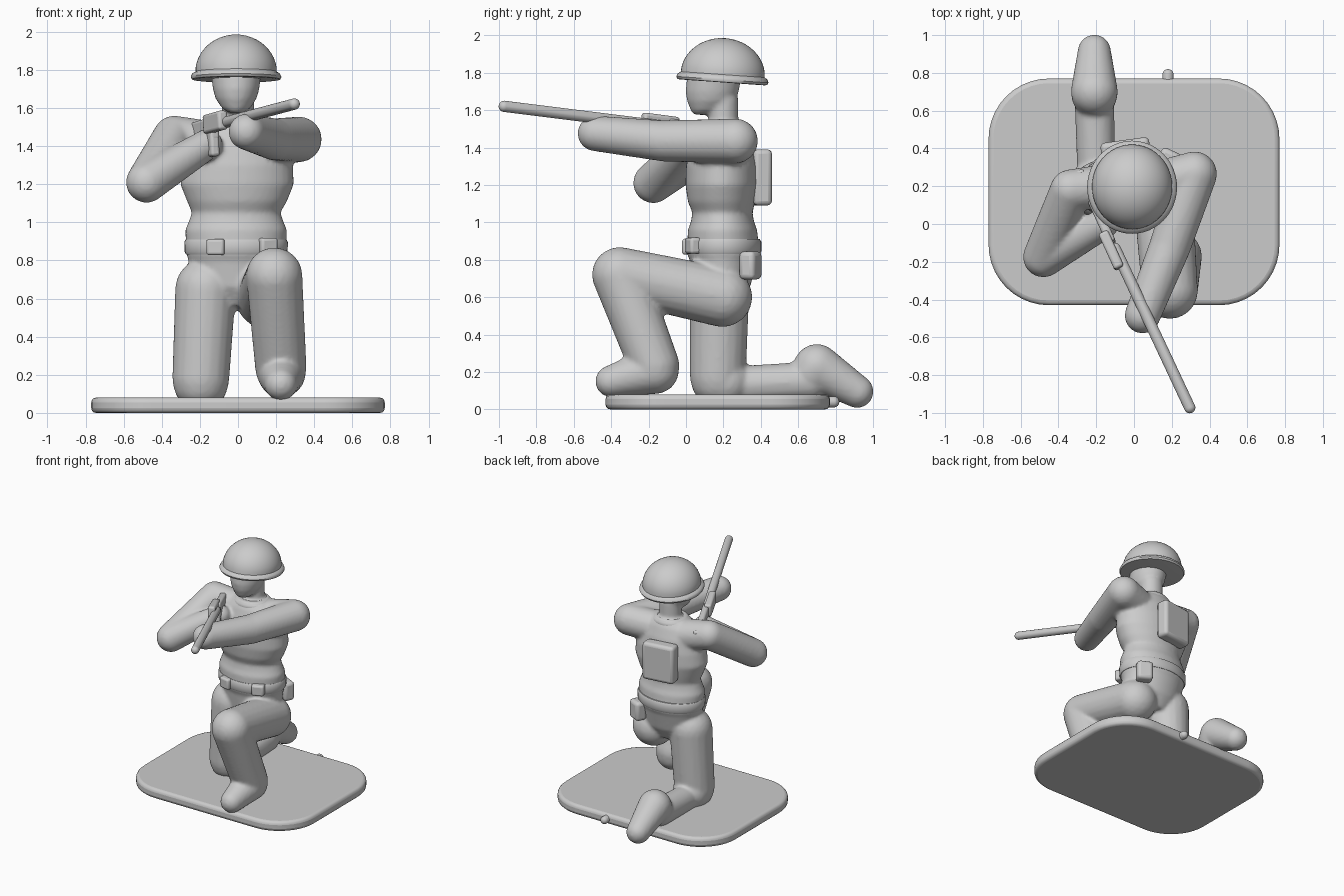
import bpy, bmesh, math
from mathutils import Matrix, Vector


def finish(name, bm, bevel=0.0, angle=40):
    bmesh.ops.recalc_face_normals(bm, faces=bm.faces)
    me = bpy.data.meshes.new(name)
    bm.to_mesh(me)
    bm.free()
    ob = bpy.data.objects.new(name, me)
    bpy.context.collection.objects.link(ob)
    if bevel:
        m = ob.modifiers.new("Bevel", 'BEVEL')
        m.width, m.segments, m.limit_method = bevel, 3, 'ANGLE'
    bpy.ops.object.select_all(action='DESELECT')
    ob.select_set(True)
    bpy.context.view_layer.objects.active = ob
    bpy.ops.object.shade_smooth_by_angle(angle=math.radians(angle))
    return ob


def limb(bm, *balls):
    """Chain of balls (x, y, z, r), each neighbouring pair wrapped in a hull."""
    for a, b in zip(balls, balls[1:]):
        t = bmesh.new()
        for x, y, z, r in (a, b):
            bmesh.ops.create_icosphere(t, subdivisions=3, radius=r,
                                       matrix=Matrix.Translation((x, y, z)))
        bmesh.ops.delete(t, geom=t.faces[:] + t.edges[:], context='EDGES_FACES')
        bmesh.ops.convex_hull(t, input=t.verts[:])
        bmesh.ops.delete(t, geom=[v for v in t.verts if not v.link_faces], context='VERTS')
        me = bpy.data.meshes.new("tmp")
        t.to_mesh(me)
        t.free()
        bm.from_mesh(me)
        bpy.data.meshes.remove(me)


def loft(bm, rings, n=40):
    """Stack of ellipses (z, cx, cy, rx, ry) with closed ends."""
    loops = []
    for z, cx, cy, rx, ry in rings:
        loops.append([bm.verts.new((cx + rx * math.cos(2 * math.pi * i / n),
                                    cy + ry * math.sin(2 * math.pi * i / n), z))
                      for i in range(n)])
    for a, b in zip(loops, loops[1:]):
        for i in range(n):
            j = (i + 1) % n
            bm.faces.new((a[i], a[j], b[j], b[i]))
    bm.faces.new(loops[0][::-1])
    bm.faces.new(loops[-1])


def box(name, loc, size, rot=(0, 0, 0), bevel=0.015):
    bm = bmesh.new()
    bmesh.ops.create_cube(bm, size=1)
    bmesh.ops.scale(bm, vec=size, verts=bm.verts)
    ob = finish(name, bm, bevel)
    ob.location, ob.rotation_euler = loc, rot
    return ob


# base plate with rounded corners and a moulding nub
bm = bmesh.new()
R, pts = 0.32, []
for k, (x, y) in enumerate(((0.45, 0.45), (-0.45, 0.45), (-0.45, -0.11), (0.45, -0.11))):
    for i in range(11):
        a = math.pi / 2 * (k + i / 10)
        pts.append(bm.verts.new((x + R * math.cos(a), y + R * math.sin(a), 0)))
f = bm.faces.new(pts)
top = bmesh.ops.extrude_face_region(bm, geom=[f])
bmesh.ops.translate(bm, vec=(0, 0, 0.08),
                    verts=[v for v in top['geom'] if isinstance(v, bmesh.types.BMVert)])
finish("base", bm, 0.025)
bm = bmesh.new()
limb(bm, (0.18, 0.70, 0.04, 0.03), (0.18, 0.79, 0.04, 0.03))
finish("base_nub", bm)

# body: all limbs, torso and head blended into one skin
bm = bmesh.new()
loft(bm, [(0.56, 0, 0.19, 0.12, 0.10), (0.66, 0, 0.19, 0.23, 0.155),
          (0.80, -0.01, 0.20, 0.25, 0.18), (0.83, -0.01, 0.20, 0.26, 0.195),
          (0.96, -0.01, 0.195, 0.267, 0.185), (1.00, -0.01, 0.195, 0.25, 0.17),
          (1.05, -0.01, 0.195, 0.232, 0.16), (1.11, -0.005, 0.19, 0.262, 0.18),
          (1.20, -0.005, 0.19, 0.298, 0.193), (1.30, 0, 0.19, 0.288, 0.19),
          (1.40, 0, 0.19, 0.262, 0.17), (1.48, 0, 0.19, 0.21, 0.14),
          (1.53, 0, 0.19, 0.13, 0.11)])
# neck and head
loft(bm, [(1.48, 0, 0.2, 0.10, 0.095), (1.54, 0, 0.2, 0.085, 0.08), (1.66, 0, 0.2, 0.085, 0.08)])
loft(bm, [(1.575, -0.01, 0.10, 0.04, 0.06), (1.60, -0.01, 0.11, 0.075, 0.085),
          (1.65, -0.01, 0.135, 0.108, 0.13), (1.70, -0.01, 0.14, 0.122, 0.142),
          (1.77, -0.01, 0.15, 0.13, 0.145), (1.85, -0.01, 0.17, 0.12, 0.13)])
# kneeling leg
limb(bm, (-0.17, 0.18, 0.65, 0.16), (-0.195, 0.17, 0.18, 0.15))
limb(bm, (-0.195, 0.17, 0.16, 0.145), (-0.195, 0.21, 0.15, 0.14))
limb(bm, (-0.20, 0.25, 0.13, 0.10), (-0.21, 0.66, 0.15, 0.105))
limb(bm, (-0.21, 0.68, 0.20, 0.12), (-0.21, 0.70, 0.225, 0.125), (-0.21, 0.915, 0.095, 0.088))
# raised leg
limb(bm, (0.15, 0.195, 0.60, 0.16), (0.19, -0.355, 0.72, 0.148),
     (0.225, -0.17, 0.235, 0.135))
limb(bm, (0.228, -0.165, 0.21, 0.128), (0.225, -0.40, 0.15, 0.085))
# supporting arm
limb(bm, (0.12, 0.21, 1.41, 0.12), (0.32, 0.265, 1.435, 0.12),
     (0.19, -0.12, 1.435, 0.11), (0.045, -0.485, 1.475, 0.095))
# trigger arm
limb(bm, (-0.14, 0.20, 1.41, 0.12), (-0.335, 0.18, 1.45, 0.11),
     (-0.48, -0.175, 1.21, 0.108), (-0.16, 0.0, 1.41, 0.08))
body = finish("soldier_body", bm, 0, 180)
m = body.modifiers.new("Blend", 'REMESH')
m.mode, m.voxel_size, m.use_smooth_shade = 'VOXEL', 0.013, True
m = body.modifiers.new("Soften", 'SMOOTH')
m.factor, m.iterations = 0.5, 5

# helmet with flared brim, tilted slightly back
bm = bmesh.new()
rings = [(-0.02, 0, 0, 0.215, 0.225), (-0.018, 0, 0, 0.232, 0.24), (-0.005, 0, 0, 0.238, 0.247),
         (0.012, 0, 0, 0.230, 0.24), (0.022, 0, 0, 0.212, 0.225)]
for i in range(1, 13):
    a = math.radians(i * 7.4)
    rings.append((0.02 + 0.197 * math.sin(a), 0, 0, 0.214 * math.cos(a), 0.225 * math.cos(a)))
loft(bm, rings, 48)
helmet = finish("helmet", bm, 0, 50)
helmet.location, helmet.rotation_euler = (-0.01, 0.195, 1.768), (-0.07, 0, 0)

# collar and belt
bm = bmesh.new()
loft(bm, [(1.47, 0, 0.19, 0.15, 0.13), (1.51, 0, 0.19, 0.15, 0.13), (1.535, 0, 0.19, 0.12, 0.11)])
finish("collar", bm, 0.01)
bm = bmesh.new()
loft(bm, [(0.83, -0.01, 0.2, 0.262, 0.195), (0.845, -0.01, 0.2, 0.27, 0.203),
          (0.895, -0.01, 0.2, 0.272, 0.203), (0.91, -0.01, 0.2, 0.265, 0.195)])
finish("belt", bm)

# pouches, canteen and backpack
box("belt_pouch_right", (-0.115, 0.02, 0.87), (0.095, 0.07, 0.085), (0, 0, -0.2))
box("belt_pouch_left", (0.155, 0.04, 0.875), (0.095, 0.07, 0.085), (0, 0, 0.4))
box("canteen", (0.19, 0.345, 0.77), (0.12, 0.09, 0.15), (0, 0, -0.45), 0.025)
box("backpack", (-0.045, 0.395, 1.24), (0.26, 0.10, 0.30), (0, 0, 0.14), 0.025)

# rifle
aim = (-0.12, 0, 0.427)
bm = bmesh.new()
limb(bm, (-0.10, -0.13, 1.515, 0.03), (0.295, -0.972, 1.62, 0.03))
finish("rifle_barrel", bm)
box("rifle_receiver", (-0.12, -0.14, 1.525), (0.055, 0.21, 0.10), aim)
box("rifle_magazine", (-0.13, -0.08, 1.42), (0.05, 0.06, 0.15), aim)
box("rifle_stock", (-0.205, 0.09, 1.47), (0.05, 0.42, 0.12), aim)
